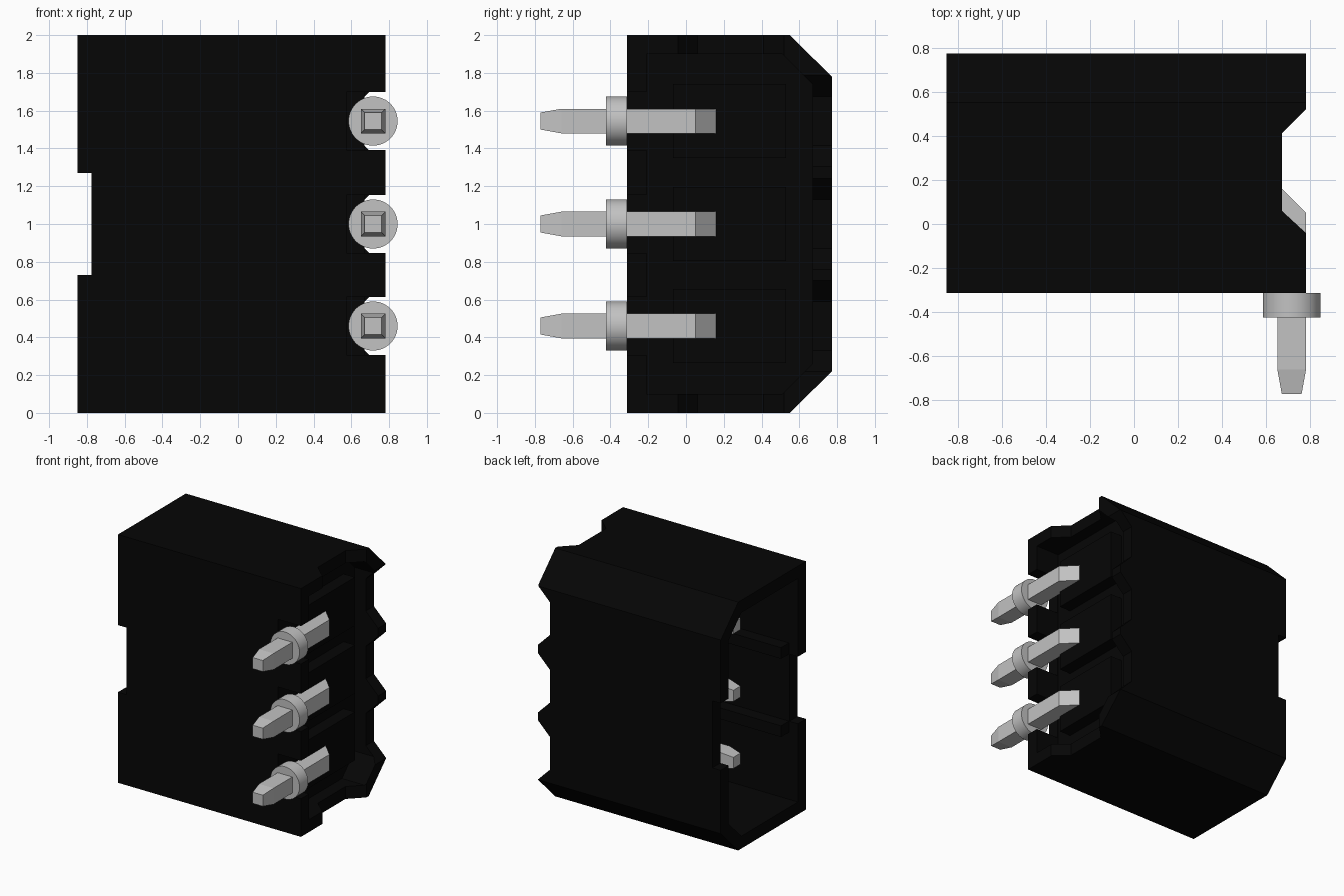
import bpy, bmesh
from mathutils import Vector

if "Cube" in bpy.data.objects:
    bpy.data.objects.remove(bpy.data.objects["Cube"], do_unlink=True)


def material(name, value):
    m = bpy.data.materials.new(name)
    m.use_nodes = True
    m.diffuse_color = (value, value, value, 1)
    m.node_tree.nodes["Principled BSDF"].inputs["Base Color"].default_value = (value, value, value, 1)
    return m


black = material("black plastic", 0.0018)
metal = material("grey metal", 0.54)


def finish(name, bm, mat):
    bmesh.ops.remove_doubles(bm, verts=bm.verts, dist=1e-5)
    bmesh.ops.recalc_face_normals(bm, faces=bm.faces)
    me = bpy.data.meshes.new(name)
    bm.to_mesh(me)
    bm.free()
    me.materials.append(mat)
    ob = bpy.data.objects.new(name, me)
    bpy.context.collection.objects.link(ob)
    return ob


def prism(name, axis, points, lo, hi):
    """Extrude a 2D profile along an axis; points use the other two axes in order."""
    bm = bmesh.new()

    def place(p, h):
        c = list(p)
        c.insert(axis, h)
        return Vector(c)

    face = bm.faces.new([bm.verts.new(place(p, lo)) for p in points])
    ext = bmesh.ops.extrude_face_region(bm, geom=[face])
    bmesh.ops.translate(bm, vec=place((0, 0), hi - lo),
                        verts=[v for v in ext["geom"] if isinstance(v, bmesh.types.BMVert)])
    return finish(name, bm, black)


def rect(a0, a1, b0, b1):
    return [(a0, b0), (a1, b0), (a1, b1), (a0, b1)]


def cut(target, cutter):
    cutter.hide_render = True
    mod = target.modifiers.new("cut", "BOOLEAN")
    mod.operation = "DIFFERENCE"
    mod.solver = "EXACT"
    mod.object = cutter
    bpy.context.view_layer.objects.active = target
    bpy.ops.object.modifier_apply(modifier=mod.name)
    bpy.data.objects.remove(cutter, do_unlink=True)


PINS = (("lower", 0.46), ("middle", 1.0), ("upper", 1.545))

# Housing: chamfered shell running along x
outer = [(-0.313, 0), (0.55, 0), (0.772, 0.22), (0.772, 1.78), (0.55, 2), (-0.313, 2)]
inner = [(-0.21, 0.1), (0.51, 0.1), (0.67, 0.26), (0.67, 1.74), (0.51, 1.9), (-0.21, 1.9)]
housing = prism("housing", 0, outer, -0.85, 0.78)

# Open mating cavity and the shallow recess behind the pins
cut(housing, prism("cavity_cutter", 0, inner, -1, 0.42))
cut(housing, prism("recess_cutter", 0, inner, 0.57, 1))

# Keying notch across both long walls at the open end
cut(housing, prism("key_cutter", 1, rect(-1, -0.775, 0.73, 1.27), -1, 1))

# Sloped notch in the two side walls
cut(housing, prism("side_notch_cutter", 2,
                   [(0.8, -0.06), (0.67, 0.06), (0.67, 0.41), (0.8, 0.54)], -0.1, 2.1))

# Notches beside each pin: square in the front wall, sloped in the back wall
for label, z in PINS:
    cut(housing, prism("front_notch_cutter", 1, rect(0.575, 1, z - 0.153, z + 0.153), -0.5, -0.15))
    cut(housing, prism("back_notch_cutter", 1,
                       [(0.8, z - 0.26), (0.67, z - 0.13), (0.67, z + 0.13), (0.8, z + 0.26)], 0.6, 1))

# Guide ribs inside the cavity on the front wall
for side, z in (("upper", 1.27), ("lower", 0.64)):
    prism(side + "_guide_rib", 0, rect(-0.22, -0.11, z, z + 0.09), -0.77, 0.43)


def pin(name, z):
    # Rings of (inner x, inner y, outer x, outer y, half height) along the bent pin
    rings = [(0.67, -0.77, 0.76, -0.77, 0.045), (0.65, -0.66, 0.78, -0.66, 0.065),
             (0.65, 0.03, 0.78, 0.05, 0.065), (0.65, 0.03, 0.67, 0.16, 0.065),
             (-0.41, 0.03, -0.41, 0.16, 0.065), (-0.52, 0.05, -0.52, 0.14, 0.045)]
    bm = bmesh.new()
    loops = [[bm.verts.new(p) for p in ((a, b, z - h), (c, d, z - h), (c, d, z + h), (a, b, z + h))]
             for a, b, c, d, h in rings]
    for r, s in zip(loops, loops[1:]):
        for i in range(4):
            j = (i + 1) % 4
            bm.faces.new((r[i], r[j], s[j], s[i]))
    bm.faces.new(loops[0])
    bm.faces.new(loops[-1])
    bmesh.ops.dissolve_degenerate(bm, dist=1e-5, edges=bm.edges)
    return finish(name, bm, metal)


# Bent pins, each leaving a raised block and carrying a round collar
for label, z in PINS:
    prism(label + "_pin_block", 0, rect(-0.07, 0.53, z - 0.195, z + 0.195), 0.56, 0.67)
    pin(label + "_pin", z)
    bpy.ops.mesh.primitive_cylinder_add(vertices=48, radius=0.13, depth=0.11,
                                        location=(0.715, -0.368, z), rotation=(1.5707963, 0, 0))
    collar = bpy.context.object
    collar.name = label + "_pin_collar"
    collar.data.materials.append(metal)
    bpy.ops.object.shade_smooth_by_angle()
